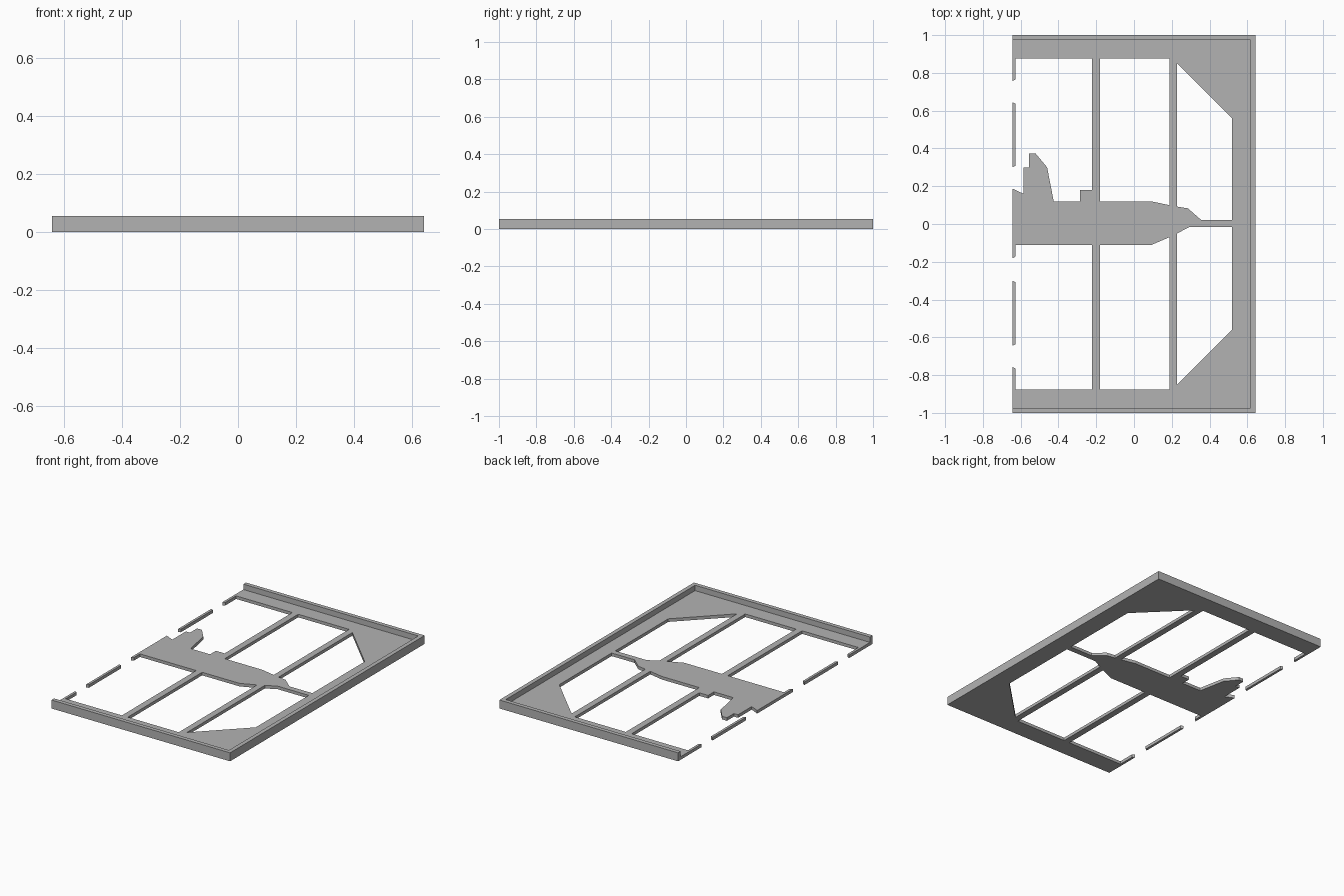
import bpy
import bmesh

cube = bpy.data.objects.get("Cube")
if cube:
    bpy.data.objects.remove(cube, do_unlink=True)

grey = bpy.data.materials.new("plain grey")
grey.use_nodes = True
grey.diffuse_color = (0.45, 0.45, 0.45, 1)
grey.node_tree.nodes["Principled BSDF"].inputs["Base Color"].default_value = (0.45, 0.45, 0.45, 1)

PLATE, TOP = 0.02, 0.055     # plate thickness, rim height
X, Y = 0.643, 1.0            # half sizes
EDGE = -0.627                # inner side of the thin open edge
OPEN = 0.876                 # outer side of the openings
BAR1, BAR2 = (-0.222, -0.18), (0.187, 0.228)   # cross bars


def slab(name, loops, z0, z1):
    """Extrude a flat outline; any further loops are holes."""
    curve = bpy.data.curves.new(name + "_outline", "CURVE")
    curve.dimensions = "2D"
    curve.fill_mode = "BOTH"
    curve.extrude = (z1 - z0) / 2
    for loop in loops:
        spline = curve.splines.new("POLY")
        spline.points.add(len(loop) - 1)
        for point, (x, y) in zip(spline.points, loop):
            point.co = (x, y, 0, 1)
        spline.use_cyclic_u = True
    helper = bpy.data.objects.new(name + "_helper", curve)
    bpy.context.collection.objects.link(helper)
    graph = bpy.context.evaluated_depsgraph_get()
    mesh = bpy.data.meshes.new_from_object(helper.evaluated_get(graph))
    bpy.data.objects.remove(helper, do_unlink=True)
    bm = bmesh.new()
    bm.from_mesh(mesh)
    bmesh.ops.remove_doubles(bm, verts=bm.verts, dist=0.0001)
    bmesh.ops.translate(bm, verts=bm.verts, vec=(0, 0, (z0 + z1) / 2))
    bmesh.ops.recalc_face_normals(bm, faces=bm.faces)
    for face in bm.faces:
        face.smooth = False
        face.material_index = 0
    bm.to_mesh(mesh)
    bm.free()
    mesh.name = name
    mesh.materials.clear()
    mesh.materials.append(grey)
    obj = bpy.data.objects.new(name, mesh)
    bpy.context.collection.objects.link(obj)
    return obj


# Outer outline, with the two open-sided bays as notches and the shaped centre
outline = [
    (-X, -Y), (X, -Y), (X, Y), (-X, Y),
    (-X, 0.757), (EDGE, 0.765), (EDGE, OPEN), (BAR1[0], OPEN),
    (BAR1[0], 0.18), (-0.285, 0.18), (-0.285, 0.12), (-0.425, 0.12),
    (-0.46, 0.3), (-0.52, 0.372), (-0.555, 0.372), (-0.555, 0.3),
    (-0.585, 0.3), (-0.585, 0.16), (-X, 0.187),
    (-X, -0.182), (EDGE, -0.172), (EDGE, -0.112), (BAR1[0], -0.112),
    (BAR1[0], -OPEN), (EDGE, -OPEN), (EDGE, -0.765), (-X, -0.757),
]

# Closed openings between the bars and the far edge
middle_back = [(BAR1[1], 0.12), (0.09, 0.12), (BAR2[0], 0.1),
               (BAR2[0], OPEN), (BAR1[1], OPEN)]
middle_front = [(BAR1[1], -0.112), (BAR1[1], -OPEN), (BAR2[0], -OPEN),
                (BAR2[0], -0.07), (0.09, -0.112)]
end_back = [(BAR2[1], 0.092), (0.285, 0.083), (0.355, 0.022),
            (0.52, 0.022), (0.52, 0.56), (BAR2[1], 0.85)]
end_front = [(BAR2[1], -0.05), (BAR2[1], -0.85), (0.52, -0.56),
             (0.52, -0.015), (0.295, -0.015)]
slab("frame_plate", [outline, middle_back, middle_front, end_back, end_front], 0, PLATE)

# Raised rim on three sides
w = 0.027
rim = [(-X, -Y), (X, -Y), (X, Y), (-X, Y),
       (-X, Y - w), (X - w, Y - w), (X - w, w - Y), (-X, w - Y)]
slab("raised_rim", [rim], PLATE, TOP)

# Separate strips along the open edge
for side, name in ((1, "back_edge_strip"), (-1, "front_edge_strip")):
    strip = [(-X, 0.3), (EDGE, 0.308), (EDGE, 0.637), (-X, 0.645)]
    slab(name, [[(x, side * y) for x, y in strip]], 0, PLATE)
